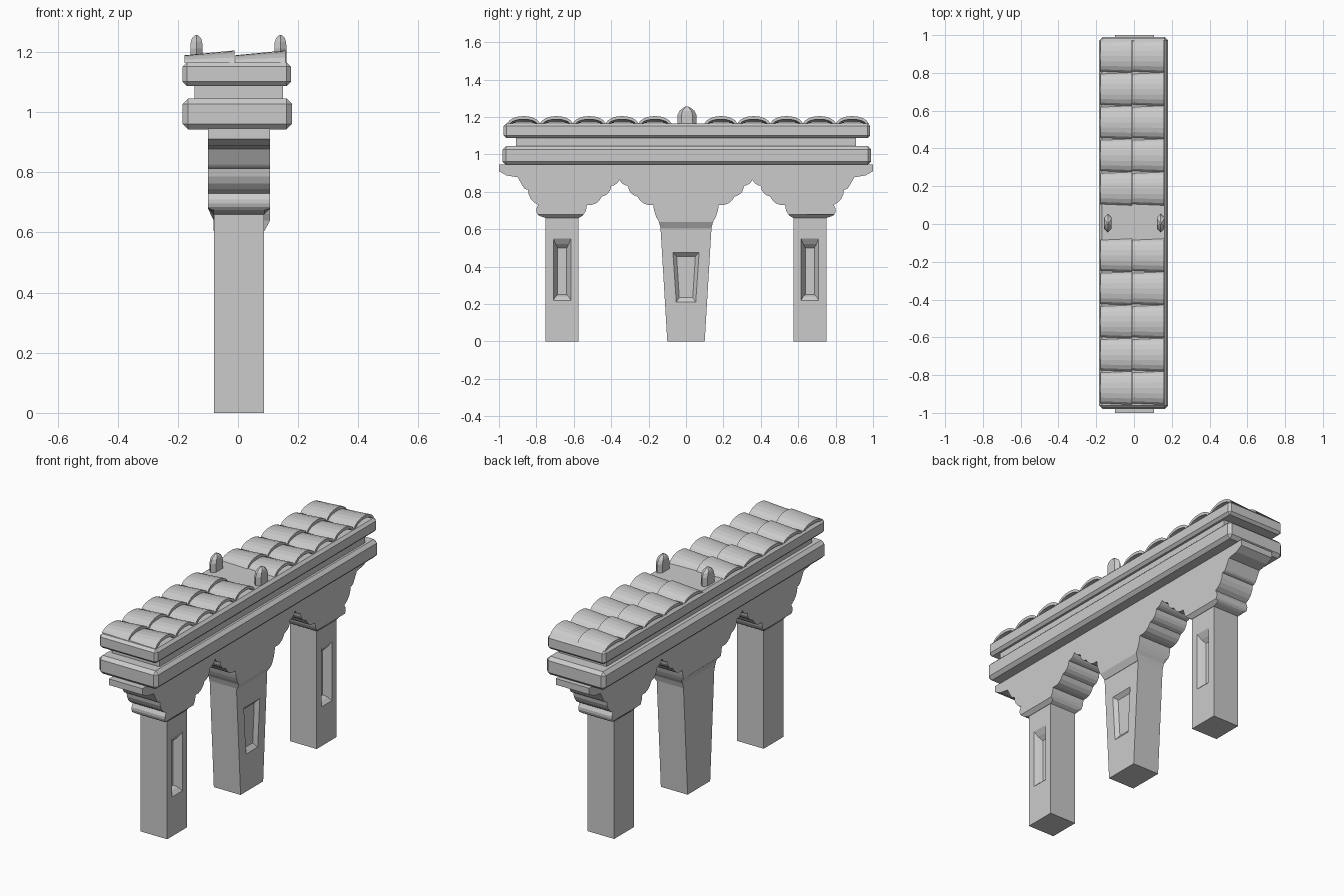
import bpy, bmesh, math
from mathutils import Vector

if "Cube" in bpy.data.objects:
    bpy.data.objects.remove(bpy.data.objects["Cube"])


def finish(bm, name):
    bmesh.ops.remove_doubles(bm, verts=bm.verts[:], dist=0.0002)
    bmesh.ops.recalc_face_normals(bm, faces=bm.faces[:])
    me = bpy.data.meshes.new(name)
    bm.to_mesh(me)
    bm.free()
    ob = bpy.data.objects.new(name, me)
    bpy.context.collection.objects.link(ob)
    return ob


def loft(name, rings):
    """Skin equal-length rings of points and cap both ends."""
    bm = bmesh.new()
    vs = [[bm.verts.new(p) for p in r] for r in rings]
    n = len(vs[0])
    for a, b in zip(vs, vs[1:]):
        for i in range(n):
            j = (i + 1) % n
            bm.faces.new((a[i], a[j], b[j], b[i]))
    bm.faces.new(vs[0])
    bm.faces.new(vs[-1])
    return finish(bm, name)


def box(name, lo, hi, bevel=0):
    rings = [[(lo[0], lo[1], z), (hi[0], lo[1], z), (hi[0], hi[1], z), (lo[0], hi[1], z)]
             for z in (lo[2], hi[2])]
    ob = loft(name, rings)
    if bevel:
        m = ob.modifiers.new("chamfer", 'BEVEL')
        m.width, m.segments = bevel, 1
    return ob


def pillar(name, cy, bottom, top, height, panels):
    """Tapered post with a stepped recess on its +x face."""
    def quad(x, w0, z0, w1, z1):
        return [(x, cy - w0, z0), (x, cy + w0, z0), (x, cy + w1, z1), (x, cy - w1, z1)]
    loft(name, [quad(-0.08, bottom, 0, top, height), quad(0.086, bottom, 0, top, height)]
         + [quad(*p) for p in panels])


# Pillars
for side, label in ((-1, "front"), (1, "back")):
    pillar(label + "_pillar", side * 0.662, 0.088, 0.088, 0.67,
           [(0.086, 0.047, 0.22, 0.047, 0.55), (0.066, 0.035, 0.24, 0.035, 0.52),
            (0.045, 0.024, 0.25, 0.024, 0.50)])
pillar("middle_pillar", 0, 0.10, 0.14, 0.67,
       [(0.086, 0.052, 0.21, 0.07, 0.475), (0.066, 0.036, 0.235, 0.05, 0.455)])

# Scalloped arch wall: half profile as (y, z, outward bulge to next point)
knots = [(1.0, .945, 0), (1.0, .91, 0), (.96, .888, 0), (.90, .878, 0), (.87, .825, .004),
         (.845, .812, .015), (.79, .73, 0), (.80, .71, .01), (.775, .668, 0), (.75, .66, 0),
         (.575, .66, 0), (.553, .672, .006), (.53, .73, .017), (.45, .775, .014),
         (.40, .832, .008), (.355, .865, .008), (.31, .832, .014), (.26, .775, .017),
         (.175, .73, .006), (.145, .64, 0), (.135, .605, 0)]
half = []
for a, b in zip(knots, knots[1:]):
    steps = 4 if a[2] else 1
    d = (Vector(b[:2]) - Vector(a[:2]))
    nrm = Vector((-d.y, d.x)).normalized()
    for i in range(steps):
        t = i / steps
        half.append(Vector(a[:2]) + d * t + nrm * a[2] * 4 * t * (1 - t))
half.append(Vector(knots[-1][:2]))
outline = half + [Vector((-p.x, p.y)) for p in reversed(half)]
wall = loft("arch_wall", [[(x, p.x, p.y) for p in outline] for x in (-0.10, 0.107)])

# Taper the capitals into the pillars
bm = bmesh.new()
bm.from_mesh(wall.data)
for z in (0.68, 0.64):
    bmesh.ops.bisect_plane(bm, geom=bm.verts[:] + bm.edges[:] + bm.faces[:],
                           plane_co=(0, 0, z), plane_no=(0, 0, 1))
for v in bm.verts:
    if v.co.z < 0.675:
        if v.co.x < 0:
            v.co.x = -0.081
        elif v.co.z < 0.62 or abs(v.co.y) > 0.5:
            v.co.x = 0.088
bm.to_mesh(wall.data)
bm.free()

# Beams
box("lower_beam", (-0.184, -0.98, 0.943), (0.18, 0.99, 1.045), 0.018)
box("beam_neck", (-0.145, -0.91, 1.04), (0.15, 0.91, 1.095))
box("upper_beam", (-0.184, -0.975, 1.087), (0.176, 0.985, 1.165), 0.014)


# Barrel roof tiles, rising toward +x
def tile(name, x0, cy):
    def ring(x, hw, rise):
        pts = []
        for w, h, order in ((hw, rise, range(9)), (hw - .016, rise - .017, range(8, -1, -1))):
            for i in order:
                t = -1 + i / 4
                pts.append((x, cy + w * math.sin(t * math.pi / 2 * .8) / math.sin(math.pi * .4),
                            1.163 + h * (1 - t * t)))
        return pts
    loft(name, [ring(x0, 0.083, 0.026), ring(x0 + 0.167, 0.09, 0.042)])


for col, x0 in enumerate((-0.178, -0.009)):
    for start in (-0.868, 0.187):
        for k in range(5):
            tile("roof_tile", x0, start + k * 0.1755)

# Ridge finials
for x in (-0.138, 0.141):
    hexagon = [(-.02, -.03), (0, -.05), (.02, -.03), (.02, .03), (0, .05), (-.02, .03)]
    loft("finial", [[(x + px * sx, 0.005 + py * sy, z) for px, py in hexagon]
                    for z, sx, sy in ((1.16, 1, 1), (1.212, 1, 1), (1.233, .95, .8),
                                      (1.245, .75, .5), (1.257, .2, .12))])
